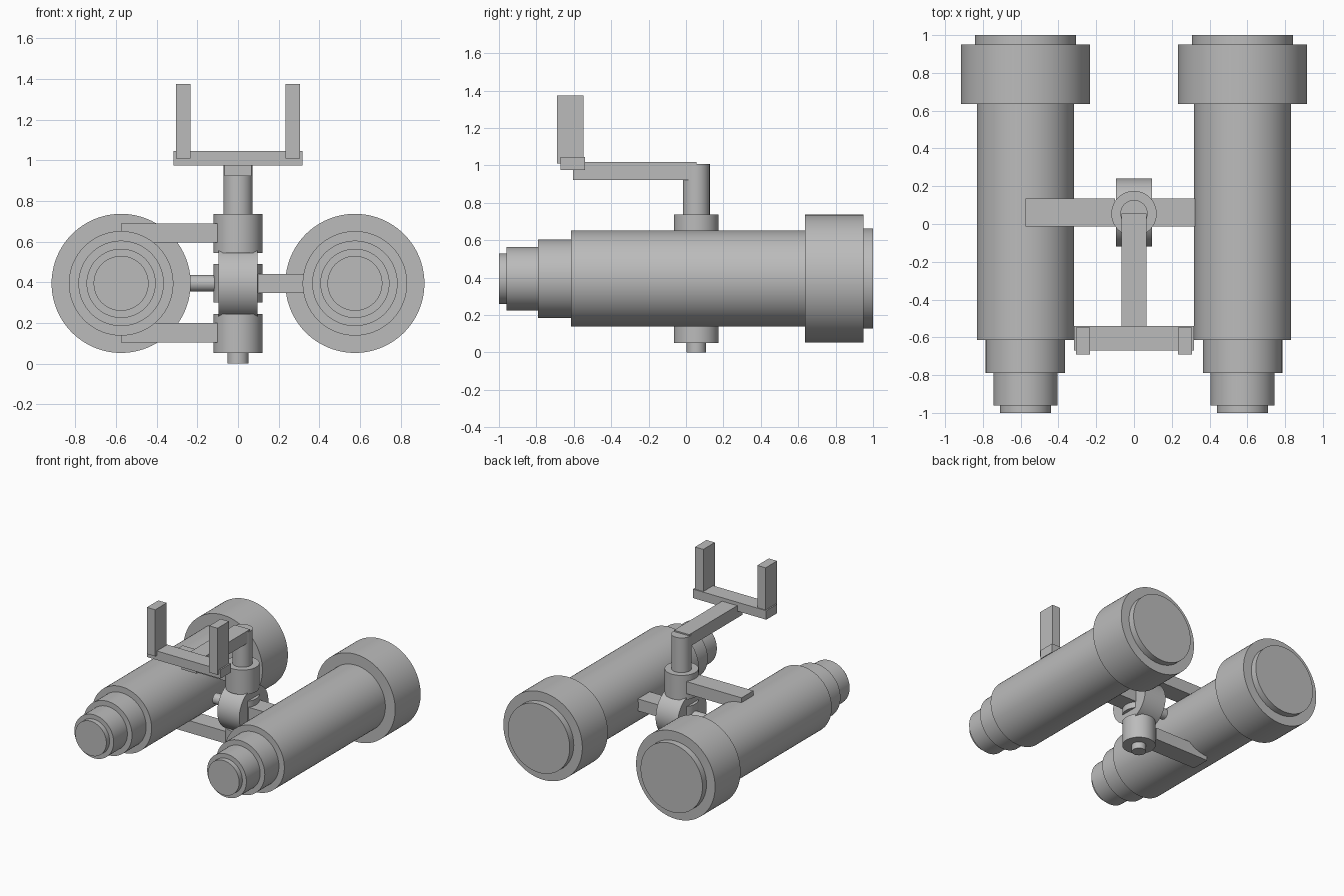
import bpy, bmesh, math
from mathutils import Matrix, Vector

if "Cube" in bpy.data.objects:
    bpy.data.objects.remove(bpy.data.objects["Cube"])

grey = bpy.data.materials.new("plain grey")
grey.diffuse_color = (0.5, 0.5, 0.5, 1)
grey.use_nodes = True
grey.node_tree.nodes["Principled BSDF"].inputs["Base Color"].default_value = grey.diffuse_color


def finish(name, bm):
    bmesh.ops.recalc_face_normals(bm, faces=bm.faces)
    mesh = bpy.data.meshes.new(name)
    bm.to_mesh(mesh)
    bm.free()
    mesh.materials.append(grey)
    ob = bpy.data.objects.new(name, mesh)
    bpy.context.collection.objects.link(ob)
    bpy.ops.object.select_all(action='DESELECT')
    ob.select_set(True)
    bpy.context.view_layer.objects.active = ob
    bpy.ops.object.shade_smooth_by_angle(angle=math.radians(30))
    return ob


def box(name, lo, hi):
    bm = bmesh.new()
    bmesh.ops.create_cube(bm, size=1)
    lo, hi = Vector(lo), Vector(hi)
    bmesh.ops.scale(bm, vec=hi - lo, verts=bm.verts)
    bmesh.ops.translate(bm, vec=(lo + hi) / 2, verts=bm.verts)
    return finish(name, bm)


def lathe(name, profile, origin, axis, segs=96):
    """Closed turned part: profile is (distance along axis, radius)."""
    turn = Vector(axis).to_track_quat('Z', 'Y').to_matrix().to_4x4()
    bm = bmesh.new()
    rings = []
    for d, r in profile:
        rings.append([bm.verts.new((r * math.cos(a), r * math.sin(a), d))
                      for a in (2 * math.pi * i / segs for i in range(segs))])
    for a, b in zip(rings, rings[1:]):
        for i in range(segs):
            j = (i + 1) % segs
            bm.faces.new((a[i], a[j], b[j], b[i]))
    bm.faces.new(rings[0][::-1])
    bm.faces.new(rings[-1])
    bm.transform(Matrix.Translation(origin) @ turn)
    return finish(name, bm)


HY, HZ = 0.055, 0.395   # hinge axis y, optical axis height

# Two stepped telescope barrels: eyepiece, body, objective housing, lens rim
barrel = [(-1, .135), (-.96, .135), (-.96, .17), (-.79, .17), (-.79, .21),
          (-.615, .21), (-.615, .257), (.635, .257), (.635, .342),
          (.95, .342), (.95, .268), (1, .268)]
for side, x in (("left", -.575), ("right", .575)):
    lathe(side + "_barrel", barrel, (x, 0, HZ), (0, 1, 0))

# Vertical hinge: lower pin, three knuckles, upper post
for name, r, z0, z1 in (("hinge_pin", .052, 0, .3),
                        ("lower_knuckle", .12, .052, .245),
                        ("middle_knuckle", .12, .30, .49),
                        ("upper_knuckle", .12, .545, .737),
                        ("upper_post", .072, .4, 1.008)):
    lathe(name, [(z0, r), (z1, r)], (0, HY, 0), (0, 0, 1))

# Focus wheel and its side axle
lathe("focus_wheel", [(-.095, .18), (.095, .18)], (0, .06, HZ), (1, 0, 0))
lathe("focus_axle", [(-.235, .041), (0, .041)], (0, .06, HZ), (1, 0, 0))

# Bridge arms: two on the left, one on the right
for name, x0, x1, z0, z1 in (("left_lower_arm", -.575, -.1, .105, .2),
                             ("left_upper_arm", -.575, -.1, .595, .69),
                             ("right_arm", .09, .4, .348, .442)):
    box(name, (x0, -.012, z0), (x1, .135, z1))

# Overhead bracket: arm, crossbar, two upright prongs
box("bracket_arm", (-.066, -.605, .922), (.066, HY, 1.018))
box("bracket_crossbar", (-.317, -.67, .975), (.317, -.54, 1.045))
for side, x in (("left", -.27), ("right", .27)):
    box(side + "_prong", (x - .036, -.69, 1.01), (x + .036, -.548, 1.375))
